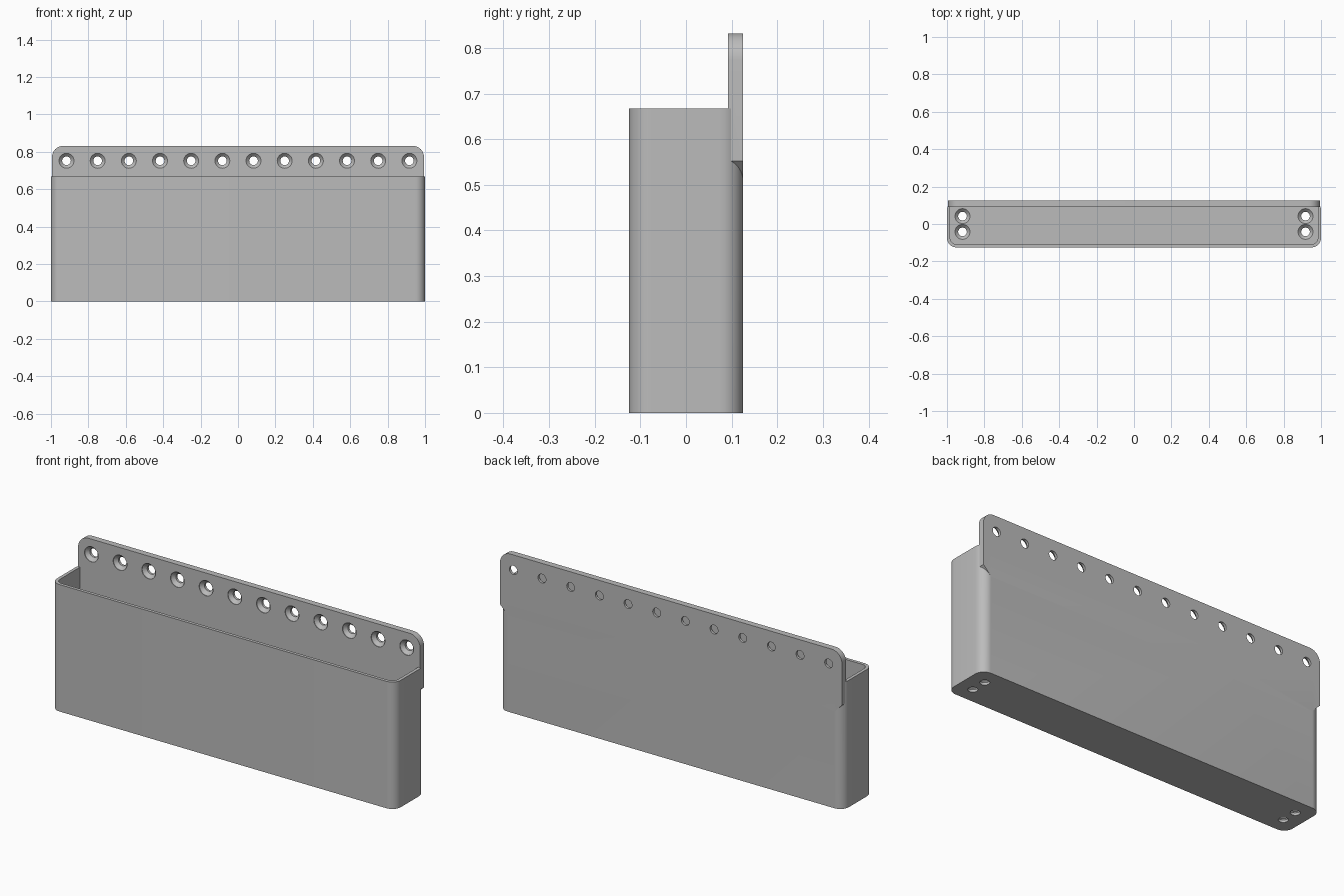
import bpy, bmesh, math
from mathutils import Matrix, Vector

default = bpy.data.objects.get("Cube")
if default:
    bpy.data.objects.remove(default, do_unlink=True)

HEIGHT, TOP = 0.667, 0.832        # rim of the bin, top of the plate
BACK, PLATE_Y = 0.125, 0.092      # rear face, front face of the plate
WALL, FLOOR, RADIUS = 0.017, 0.033, 0.05

grey = bpy.data.materials.new("grey plastic")
grey.use_nodes = True
grey.diffuse_color = (0.5, 0.5, 0.5, 1)
grey.node_tree.nodes["Principled BSDF"].inputs["Base Color"].default_value = (0.5, 0.5, 0.5, 1)


def outline(x, low, high, r_low, r_high, steps=10):
    """Symmetric rectangle outline with rounded lower and upper corners."""
    points = []
    corners = [(1, 1, high, r_high), (-1, 1, high, r_high),
               (-1, -1, low, r_low), (1, -1, low, r_low)]
    for i, (sx, sy, y, r) in enumerate(corners):
        count = steps if r else 0
        for k in range(count + 1):
            a = math.pi / 2 * (i + k / max(count, 1))
            points.append((sx * (x - r) + r * math.cos(a), y - sy * r + r * math.sin(a)))
    return points


def finish(bm, name):
    bmesh.ops.recalc_face_normals(bm, faces=bm.faces)
    mesh = bpy.data.meshes.new(name)
    bm.to_mesh(mesh)
    bm.free()
    mesh.materials.append(grey)
    obj = bpy.data.objects.new(name, mesh)
    bpy.context.collection.objects.link(obj)
    return obj


def prism(name, points, start, end, upright=False):
    """Extrude an outline along z, or along y when upright."""
    bm = bmesh.new()
    place = (lambda u, v: (u, start, v)) if upright else (lambda u, v: (u, v, start))
    face = bm.faces.new([bm.verts.new(place(u, v)) for u, v in points])
    new = bmesh.ops.extrude_face_region(bm, geom=[face])["geom"]
    shift = Vector((0, end - start, 0) if upright else (0, 0, end - start))
    bmesh.ops.translate(bm, vec=shift, verts=[g for g in new if isinstance(g, bmesh.types.BMVert)])
    return finish(bm, name)


def add_screw_hole(bm, matrix, sides=32):
    """Countersunk hole cutter: local z points out of the face."""
    rings = []
    for r, z in [(0.04, 0.02), (0.04, -0.003), (0.023, -0.02), (0.023, -0.06)]:
        rings.append([bm.verts.new(matrix @ Vector((r * math.cos(a), r * math.sin(a), z)))
                      for a in (2 * math.pi * k / sides for k in range(sides))])
    for low, high in zip(rings, rings[1:]):
        for k in range(sides):
            n = (k + 1) % sides
            bm.faces.new((low[k], low[n], high[n], high[k]))
    bm.faces.new(rings[0])
    bm.faces.new(rings[-1])


def combine(target, tool, operation):
    mod = target.modifiers.new(operation, 'BOOLEAN')
    mod.operation, mod.solver, mod.object = operation, 'EXACT', tool
    bpy.context.view_layer.objects.active = target
    bpy.ops.object.modifier_apply(modifier=mod.name)
    bpy.data.objects.remove(tool, do_unlink=True)


# Rounded bin with the tall mounting plate at the back
storage_bin = prism("wall_bin", outline(1, -BACK, BACK, RADIUS, RADIUS), 0, HEIGHT)
upper = [p for p in outline(0.994, 0.5, TOP, 0, 0.06) if p[1] > 0.6]
plate_shape = upper + [(-0.994, 0.552), (-0.945, 0.503), (0.945, 0.503), (0.994, 0.552)]
plate = prism("mounting_plate", plate_shape, PLATE_Y, BACK, upright=True)
combine(storage_bin, plate, 'UNION')

# Hollow interior
cavity = prism("cavity", outline(1 - WALL, WALL - BACK, PLATE_Y, RADIUS - WALL, 0), FLOOR, 1)
combine(storage_bin, cavity, 'DIFFERENCE')

# Row of screw holes in the plate and two pairs in the floor
holes = bmesh.new()
for i in range(12):
    add_screw_hole(holes, Matrix.Translation((-0.917 + i / 6, PLATE_Y, 0.752))
                   @ Matrix.Rotation(math.pi / 2, 4, 'X'))
for x in (-0.917, 0.917):
    for y in (-0.042, 0.042):
        add_screw_hole(holes, Matrix.Translation((x, y, FLOOR)))
combine(storage_bin, finish(holes, "screw_holes"), 'DIFFERENCE')

# Smooth curves, crisp edges
bpy.ops.object.select_all(action='DESELECT')
storage_bin.select_set(True)
bpy.context.view_layer.objects.active = storage_bin
bpy.ops.object.shade_smooth_by_angle(angle=math.radians(30))
